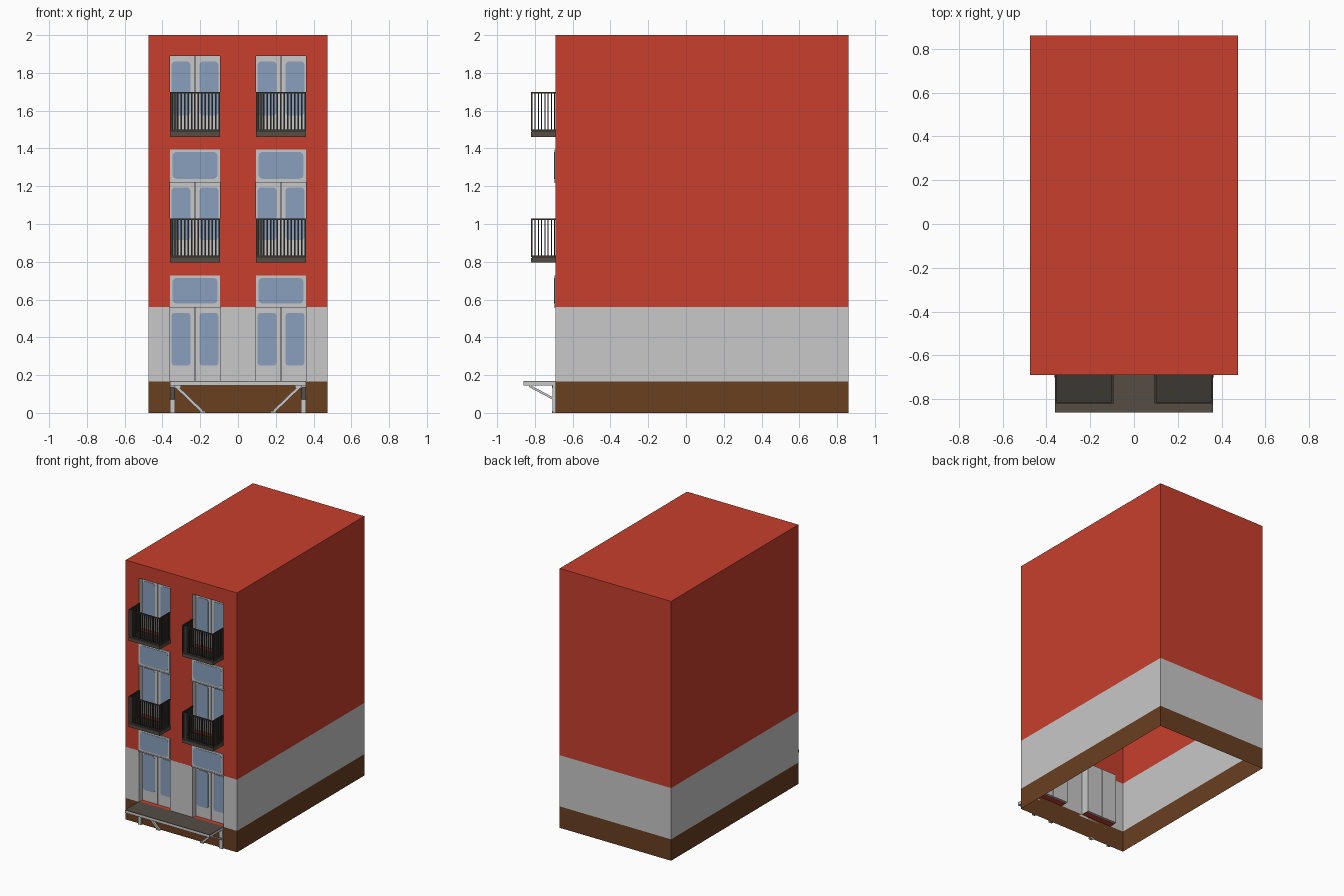
import bpy, bmesh, math
from mathutils import Vector, Matrix

if "Cube" in bpy.data.objects:
    bpy.data.objects.remove(bpy.data.objects["Cube"])


def mat(name, rgb):
    m = bpy.data.materials.new(name)
    m.diffuse_color = (*rgb, 1)
    m.use_nodes = True
    m.node_tree.nodes["Principled BSDF"].inputs["Base Color"].default_value = m.diffuse_color
    return m


RED = mat("red_wall", (0.58, 0.05, 0.026))
GREY = mat("light_grey", (0.58, 0.58, 0.58))
BROWN = mat("brown_base", (0.138, 0.05, 0.0144))
GLASS = mat("blue_glass", (0.254, 0.352, 0.515))
SLAB = mat("slab_dark_brown", (0.091, 0.074, 0.059))
RAIL = mat("railing_dark", (0.045, 0.04, 0.032))

FRONT, RECESS = -0.69, 0.05
XI, XO = 0.095, 0.36                      # inner and outer edge of openings
COLUMNS = (-0.2275, 0.2275)               # opening centres
OPENINGS = ((0.165, 0.56), (0.83, 1.223), (1.49, 1.89))


def finish(bm, name, mats):
    me = bpy.data.meshes.new(name)
    bm.to_mesh(me)
    bm.free()
    for m in mats:
        me.materials.append(m)
    ob = bpy.data.objects.new(name, me)
    bpy.context.collection.objects.link(ob)
    return ob


def add_box(bm, x0, x1, y0, y1, z0, z1, mi=0):
    c = Vector(((x0 + x1) / 2, (y0 + y1) / 2, (z0 + z1) / 2))
    r = bmesh.ops.create_cube(bm, size=1, matrix=Matrix.Translation(c) @
                              Matrix.Diagonal((x1 - x0, y1 - y0, z1 - z0, 1)))
    for f in {f for v in r["verts"] for f in v.link_faces}:
        f.material_index = mi


def add_beam(bm, a, b, w, h):
    a, b = Vector(a), Vector(b)
    d = b - a
    m = Matrix.Translation((a + b) / 2) @ d.to_track_quat('Z', 'Y').to_matrix().to_4x4()
    bmesh.ops.create_cube(bm, size=1, matrix=m @ Matrix.Diagonal((w, h, d.length, 1)))


def add_plate(bm, x0, x1, z0, z1, y, t, c, mi):
    """Upright plate with rounded corners, its back at y and front at y - t."""
    vs = []
    for cx, cz, a0 in ((x1 - c, z1 - c, 0), (x0 + c, z1 - c, 90),
                       (x0 + c, z0 + c, 180), (x1 - c, z0 + c, 270)):
        for k in range(3):
            a = math.radians(a0 + 45 * k)
            vs.append(bm.verts.new((cx + c * math.cos(a), y, cz + c * math.sin(a))))
    f = bm.faces.new(vs)
    f.material_index = mi
    r = bmesh.ops.extrude_face_region(bm, geom=[f])["geom"]
    bmesh.ops.translate(bm, vec=(0, -t, 0),
                        verts=[g for g in r if isinstance(g, bmesh.types.BMVert)])
    new = [g for g in r if isinstance(g, bmesh.types.BMFace)]
    for face in {q for n in new for v in n.verts for q in v.link_faces}:
        face.material_index = mi
    bmesh.ops.recalc_face_normals(bm, faces=bm.faces[:])


# Building shell: open at the bottom, cut into bands, openings pushed inward
bm = bmesh.new()
add_box(bm, -0.475, 0.475, FRONT, 0.86, 0, 2)
bmesh.ops.delete(bm, geom=[f for f in bm.faces if f.normal.z < -0.9], context='FACES')
cuts = [((x, 0, 0), (1, 0, 0)) for x in (-XO, -XI, XI, XO)]
cuts += [((0, 0, z), (0, 0, 1)) for o in OPENINGS for z in o]
for co, no in cuts:
    bmesh.ops.bisect_plane(bm, geom=bm.verts[:] + bm.edges[:] + bm.faces[:],
                           plane_co=co, plane_no=no)
bm.normal_update()
doors = []
for f in bm.faces:
    c = f.calc_center_median()
    if f.normal.y < -0.9 and XI < abs(c.x) < XO and any(a < c.z < b for a, b in OPENINGS):
        doors.append(f)
out = bmesh.ops.extrude_discrete_faces(bm, faces=doors)["faces"]
bmesh.ops.translate(bm, vec=(0, RECESS, 0), verts=list({v for f in out for v in f.verts}))
bm.normal_update()
for f in bm.faces:
    c = f.calc_center_median()
    f.material_index = 2 if c.z < 0.165 else 1 if c.z < 0.56 else 0
    if FRONT + 0.01 < c.y < -0.6:         # reveals and backs of openings
        f.material_index = 0 if abs(f.normal.z) > 0.9 else 1
finish(bm, "building_shell", (RED, GREY, BROWN))

# Double doors in the recesses
for floor, (z0, z1) in enumerate(OPENINGS):
    for cx in COLUMNS:
        bm = bmesh.new()
        yb = FRONT + RECESS
        for s in (-1, 1):
            m = cx + s * 0.0662
            add_box(bm, m - 0.065, m + 0.065, yb - 0.012, yb + 0.015, z0 + 0.001, z1 - 0.001)
            p = cx + s * 0.074
            add_plate(bm, p - 0.05, p + 0.05, z0 + 0.085, z1 - 0.03, yb - 0.012, 0.003, 0.016, 1)
        finish(bm, "double_door", (GREY, GLASS))

# Transom windows on the wall above the two lower doors
for z0, z1 in ((0.565, 0.728), (1.226, 1.395)):
    for cx in COLUMNS:
        bm = bmesh.new()
        add_plate(bm, cx - 0.133, cx + 0.133, z0, z1, FRONT, 0.007, 0.006, 0)
        add_plate(bm, cx - 0.12, cx + 0.12, z0 + 0.013, z1 - 0.013, FRONT - 0.007, 0.002, 0.022, 1)
        add_box(bm, cx - 0.137, cx + 0.137, FRONT - 0.01, FRONT, z0 - 0.006, z0 + 0.002)
        finish(bm, "transom_window", (GREY, GLASS))

# Balconies: slab, bottom and top rails, upright bars
YF = -0.82
for z0, zt in ((0.795, 1.03), (1.46, 1.70)):
    for cx in COLUMNS:
        l, r = cx - 0.133, cx + 0.133
        bm = bmesh.new()
        add_box(bm, l, r, YF, FRONT, z0, z0 + 0.026)
        finish(bm, "balcony_slab", (SLAB,))
        bm = bmesh.new()
        add_box(bm, l + 0.004, r - 0.004, YF + 0.004, FRONT, z0 + 0.026, z0 + 0.031)
        for a, b in ((z0 + 0.031, z0 + 0.039), (zt - 0.008, zt)):
            add_box(bm, l, r, YF, YF + 0.008, a, b)
            add_box(bm, l, l + 0.008, YF + 0.008, FRONT, a, b)
            add_box(bm, r - 0.008, r, YF + 0.008, FRONT, a, b)
        xs = [l + 0.004 + 0.0184 * i for i in range(15)] + [l + 0.0125, l + 0.031]
        for x in xs:
            add_box(bm, x - 0.004, x + 0.004, YF, YF + 0.008, z0 + 0.039, zt - 0.008)
        for i in range(1, 8):
            y = YF + 0.004 + 0.0172 * i
            for x in (l + 0.004, r - 0.004):
                add_box(bm, x - 0.004, x + 0.004, y - 0.003, y + 0.003, z0 + 0.039, zt - 0.008)
        finish(bm, "balcony_railing", (RAIL,))

# Entrance deck with a dark top
bm = bmesh.new()
add_box(bm, -0.36, 0.36, -0.86, FRONT, 0.146, 0.165)
add_box(bm, -0.36, 0.36, -0.86, FRONT, 0.165, 0.169, 1)
finish(bm, "entrance_deck", (GREY, SLAB))

# Deck legs and diagonal braces
for s, side in ((-1, "left"), (1, "right")):
    bm = bmesh.new()
    add_box(bm, s * 0.347 - 0.013, s * 0.347 + 0.013, -0.706, FRONT, 0, 0.146)
    finish(bm, "deck_leg_" + side, (GREY,))
    bm = bmesh.new()
    add_beam(bm, (s * 0.347, -0.83, 0.143), (s * 0.347, -0.702, 0.075), 0.024, 0.012)
    add_beam(bm, (s * 0.325, -0.70, 0.138), (s * 0.19, -0.70, 0.008), 0.015, 0.015)
    add_box(bm, s * 0.318 - 0.016, s * 0.318 + 0.016, -0.71, FRONT, 0.133, 0.146)
    add_box(bm, s * 0.187 - 0.014, s * 0.187 + 0.014, -0.71, FRONT, 0, 0.01)
    finish(bm, "deck_brace_" + side, (GREY,))
